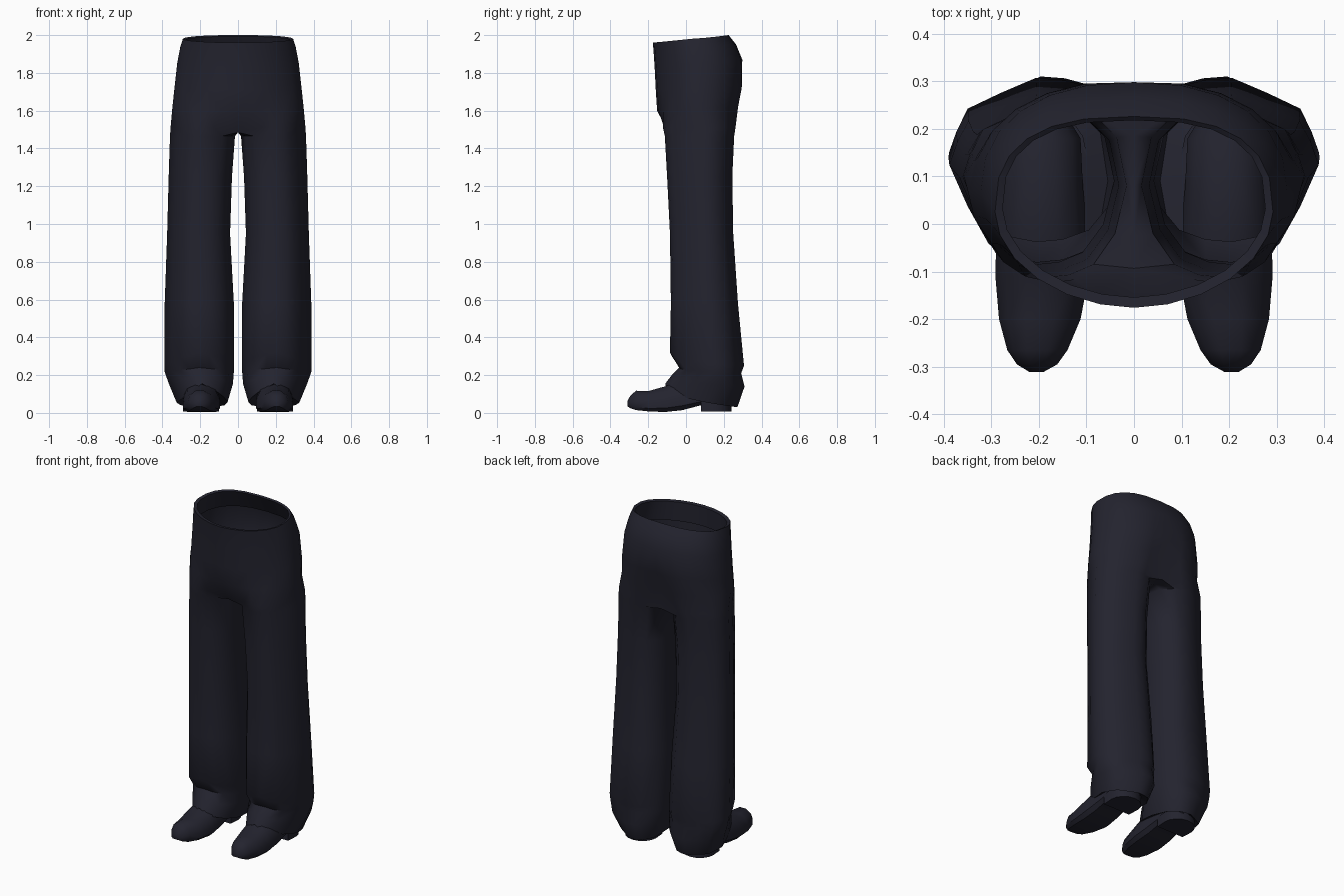
import bpy, bmesh, math

old = bpy.data.objects.get("Cube")
if old:
    bpy.data.objects.remove(old, do_unlink=True)

cloth = bpy.data.materials.new("dark navy")
cloth.use_nodes = True
navy = (0.017, 0.017, 0.028, 1)
cloth.diffuse_color = navy
bsdf = cloth.node_tree.nodes["Principled BSDF"]
bsdf.inputs["Base Color"].default_value = navy
bsdf.inputs["Roughness"].default_value = 0.9

# Leg cross-section from the front inner side outwards, widest towards the back
LEG = [(-.6, -.85), (-.3, -.97), (0, -1), (.28, -.94), (.54, -.78), (.79, -.34),
       (1, .15), (.91, .42), (.78, .67), (.4, .84), (0, 1), (-.3, .98),
       (-.55, .92), (-.88, .6), (-1, .05), (-.86, -.5)]
ARC = 13      # points of the leg ring that carry on up into the hips


def power(v, e):
    return math.copysign(abs(v) ** e, v)


def leg_ring(x0, x1, yf, yb, zf, zb):
    """Leg section fitted to its bounds; a tilted one drops fast behind the instep."""
    return [((x0 + x1) / 2 + u * (x1 - x0) / 2, (yf + yb) / 2 + v * (yb - yf) / 2,
             zf + (zb - zf) * ((v + 1) / 2) ** 0.4) for u, v in LEG]


def hip_arc(a, yf, yb, zf, zb, dent, square):
    """Half oval from centre front to centre back, hollowed at the seat seam."""
    cy, b = (yf + yb) / 2, (yb - yf) / 2
    arc = []
    for j in range(ARC):
        s = math.pi * j / (ARC - 1)
        e = square if j > ARC // 2 else 1.05
        f = (1 - math.cos(s)) / 2
        y = cy - b * power(math.cos(s), e)
        if j == ARC - 1:
            y -= dent
        x = 0 if j in (0, ARC - 1) else a * power(math.sin(s), e)
        arc.append((x, y, zf + (zb - zf) * f))
    return arc


def join_rows(bm, low, high, closed):
    n = len(high)
    for i in range(n if closed else n - 1):
        j = (i + 1) % n
        bm.faces.new((low[i], low[j], high[j], high[i]))


def finish(name, bm, angle, recalc=True):
    if recalc:
        bmesh.ops.recalc_face_normals(bm, faces=bm.faces)
    mesh = bpy.data.meshes.new(name)
    bm.to_mesh(mesh)
    bm.free()
    mesh.materials.append(cloth)
    ob = bpy.data.objects.new(name, mesh)
    bpy.context.collection.objects.link(ob)
    mod = ob.modifiers.new("mirror", 'MIRROR')
    mod.use_clip = True
    mod.merge_threshold = 0.0005
    bpy.ops.object.select_all(action='DESELECT')
    bpy.context.view_layer.objects.active = ob
    ob.select_set(True)
    bpy.ops.object.shade_smooth_by_angle(angle=math.radians(angle))


# Trousers: left leg from the hem up: x inner, x outer, y front, y back, z front, z back
legs = [
    (0.125, 0.268, -0.03, 0.20, 0.15, 0.08),
    (0.055, 0.325, -0.11, 0.272, 0.155, 0.03),
    (0.027, 0.365, -0.075, 0.31, 0.20, 0.14),
    (0.022, 0.388, -0.037, 0.292, 0.24, 0.21),
    (0.022, 0.390, -0.085, 0.307, 0.32, 0.25),
    (0.022, 0.388, -0.08, 0.275, 0.58, 0.58),
    (0.042, 0.375, -0.085, 0.25, 0.95, 0.95),
    (0.032, 0.367, -0.10, 0.245, 1.25, 1.25),
    (0.016, 0.360, -0.112, 0.255, 1.465, 1.465),
]
bm = bmesh.new()
rows = [[bm.verts.new(p) for p in leg_ring(*r)] for r in legs]

# Crotch row: the inner points meet the centre seam
crotch = leg_ring(0, 0.357, -0.122, 0.262, 1.51, 1.51)
inner = [0] + list(range(ARC - 1, len(LEG)))
rows.append([bm.verts.new((0, y, 1.485) if i in inner else (x, y, z))
             for i, (x, y, z) in enumerate(crotch)])
for low, high in zip(rows, rows[1:]):
    join_rows(bm, low, high, True)

# Hips and waist: half width, y front, y back, z front, z back, seat dent, back squareness
hips = [
    (0.348, -0.153, 0.282, 1.60, 1.62, 0.05, 0.88),
    (0.337, -0.160, 0.302, 1.71, 1.72, 0.015, 0.88),
    (0.322, -0.166, 0.298, 1.83, 1.87, 0, 0.87),
    (0.306, -0.172, 0.265, 1.92, 1.95, 0, 0.83),
    (0.292, -0.176, 0.226, 1.96, 2.00, 0, 0.76),
    (0.276, -0.154, 0.218, 1.957, 1.993, 0, 0.76),
    (0.306, -0.156, 0.280, 1.84, 1.88, 0, 0.85),
]
last = rows[-1][:ARC]
for h in hips:
    arc = [bm.verts.new(p) for p in hip_arc(*h)]
    join_rows(bm, last, arc, False)
    last = arc
finish("trousers", bm, 50, recalc=False)

# Shoes: sections from toe to heel: y, x inner, x outer, z bottom, z top
sections = [
    (-0.311, 0.190, 0.220, 0.035, 0.062),
    (-0.295, 0.160, 0.247, 0.026, 0.090),
    (-0.265, 0.138, 0.268, 0.016, 0.117),
    (-0.200, 0.110, 0.286, 0.009, 0.115),
    (-0.110, 0.092, 0.294, 0.006, 0.140),
    (-0.020, 0.096, 0.292, 0.016, 0.170),
    (0.080, 0.105, 0.285, 0.042, 0.165),
    (0.180, 0.110, 0.280, 0.045, 0.155),
    (0.235, 0.145, 0.250, 0.048, 0.135),
]
bm = bmesh.new()
rows = []
for y, x0, x1, zb, zt in sections:
    ring = []
    for k in range(12):
        t = 2 * math.pi * (k + 0.5) / 12
        up = math.sin(t)
        z = zb + (zt - zb) * (0.25 + 0.78 * up if up > 0 else 0.25 + 0.26 * max(up * 1.6, -1))
        ring.append(bm.verts.new(((x0 + x1) / 2 + (x1 - x0) / 2 * power(math.cos(t), 0.8), y, z)))
    rows.append(ring)
for low, high in zip(rows, rows[1:]):
    join_rows(bm, low, high, True)
bm.faces.new(rows[0])
bm.faces.new(rows[-1])
finish("shoes", bm, 40)

# Heel blocks: flat breast at the front, rounded back
bm = bmesh.new()
outline = [(-0.09, 0.08), (0.09, 0.08)]
outline += [(0.095 * math.cos(math.pi * k / 8), 0.15 + 0.09 * math.sin(math.pi * k / 8))
            for k in range(9)]
bottom = [bm.verts.new((0.195 + x, y, 0.008)) for x, y in outline]
top = [bm.verts.new((0.195 + x, y, 0.07)) for x, y in outline]
join_rows(bm, bottom, top, True)
bm.faces.new(bottom)
bm.faces.new(top)
finish("shoe_heels", bm, 40)
